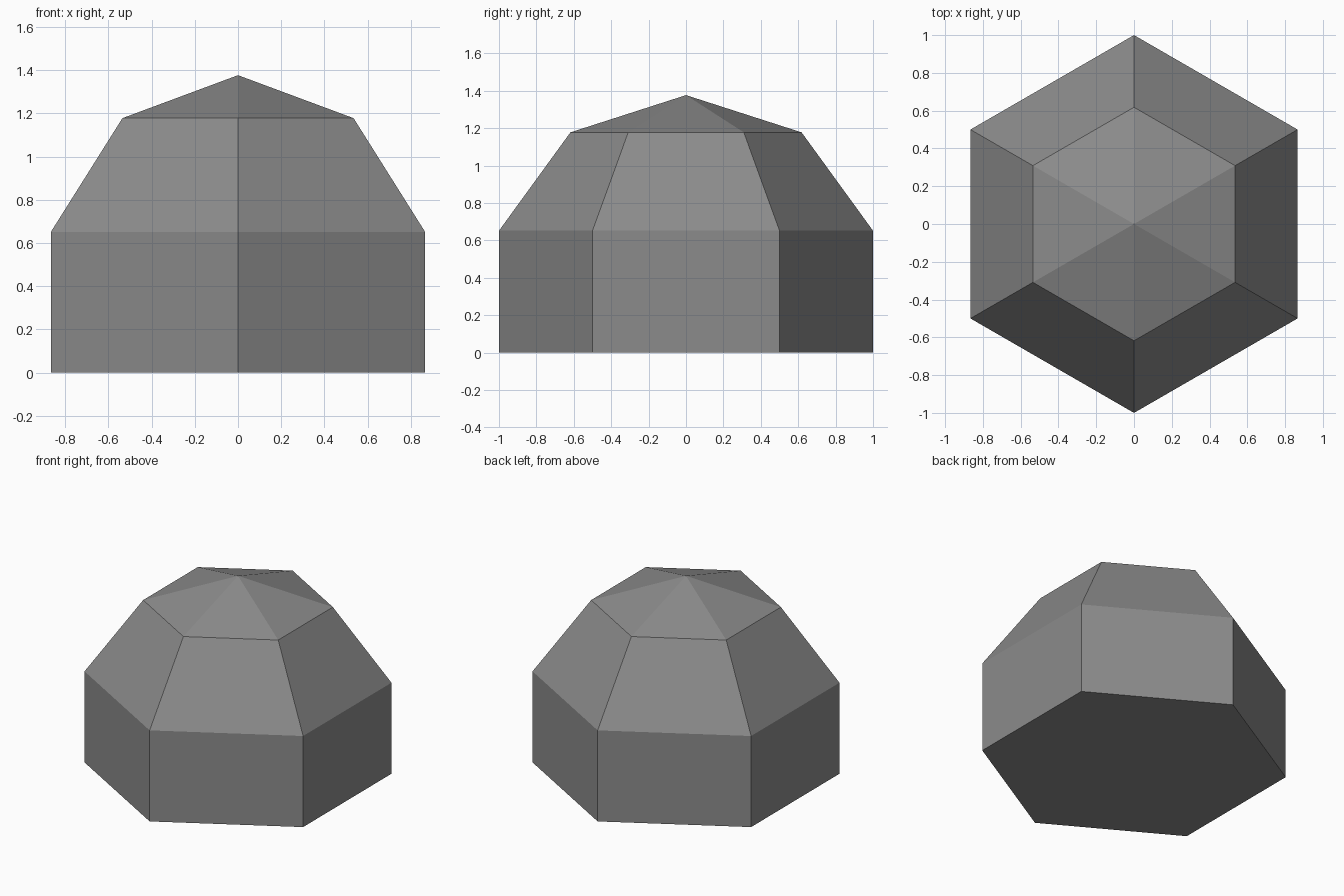
import bpy, bmesh, math

if "Cube" in bpy.data.objects:
    bpy.data.objects.remove(bpy.data.objects["Cube"])

# Single flat grey
grey = bpy.data.materials.new("stone grey")
grey.diffuse_color = (0.26, 0.26, 0.26, 1)
grey.use_nodes = True
grey.node_tree.nodes["Principled BSDF"].inputs["Base Color"].default_value = grey.diffuse_color

# Hexagonal dome: (radius, height) of each ring, then the apex
RINGS = [(1.0, 0.0), (1.0, 0.652), (0.618, 1.178)]
APEX = 1.377
SIDES = 6

bm = bmesh.new()
rings = []
for r, z in RINGS:
    angles = [math.pi / 2 + i * math.tau / SIDES for i in range(SIDES)]
    rings.append([bm.verts.new((r * math.cos(a), r * math.sin(a), z)) for a in angles])
tip = bm.verts.new((0, 0, APEX))

# Base, walls, sloped shoulders and shallow cap
bm.faces.new(rings[0][::-1])
for i in range(SIDES):
    j = (i + 1) % SIDES
    for low, high in zip(rings, rings[1:]):
        bm.faces.new((low[i], low[j], high[j], high[i]))
    bm.faces.new((rings[-1][i], rings[-1][j], tip))
bmesh.ops.recalc_face_normals(bm, faces=bm.faces)

mesh = bpy.data.meshes.new("hexagonal_dome")
bm.to_mesh(mesh)
bm.free()
mesh.materials.append(grey)
bpy.context.collection.objects.link(bpy.data.objects.new("hexagonal_dome", mesh))
